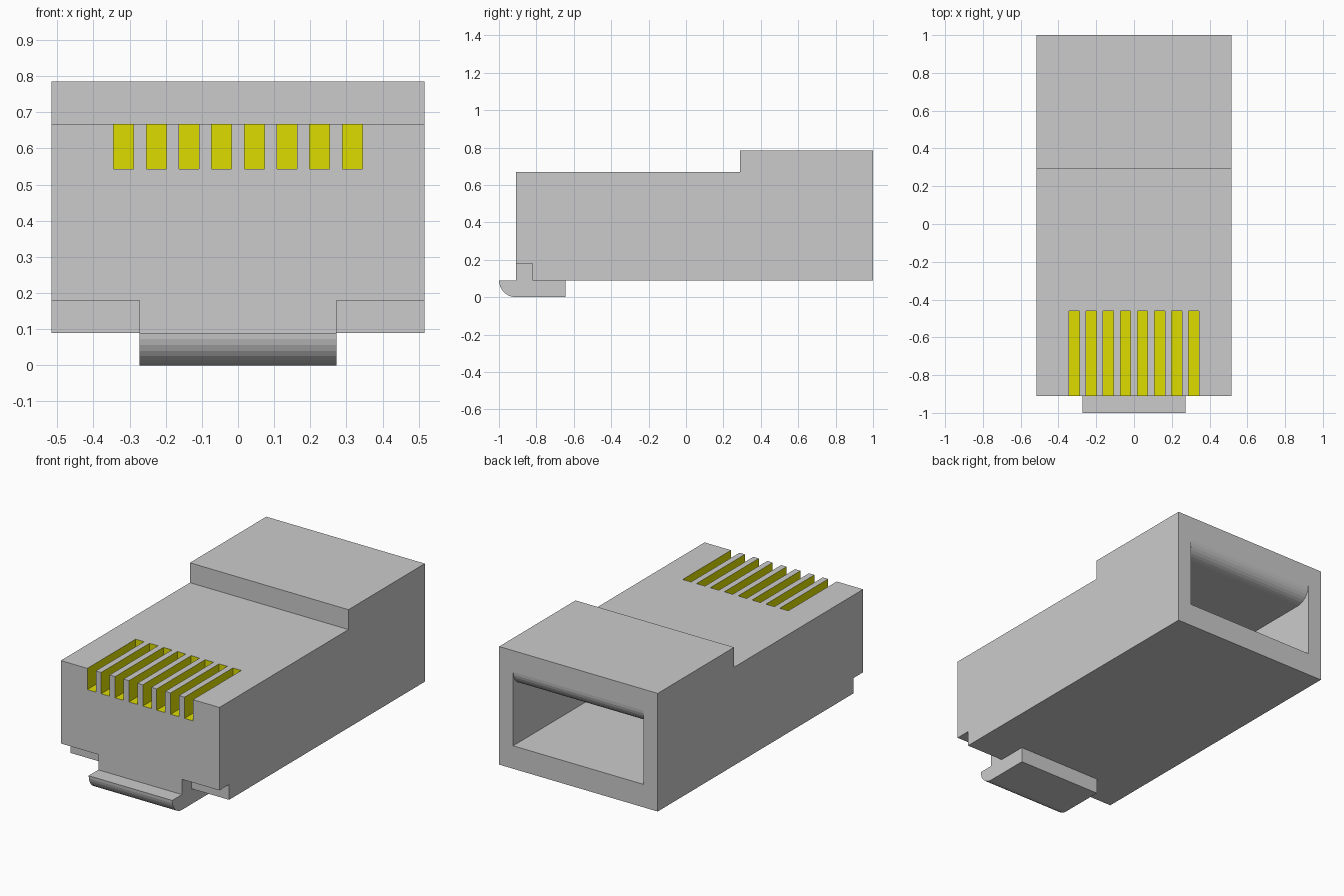
import bpy, bmesh, math

if "Cube" in bpy.data.objects:
    bpy.data.objects.remove(bpy.data.objects["Cube"])


def prism(name, profile, x0, x1):
    """Extrude a (y, z) profile along x."""
    bm = bmesh.new()
    face = bm.faces.new([bm.verts.new((x0, y, z)) for y, z in profile])
    new = bmesh.ops.extrude_face_region(bm, geom=[face])["geom"]
    bmesh.ops.translate(bm, vec=(x1 - x0, 0, 0),
                        verts=[v for v in new if isinstance(v, bmesh.types.BMVert)])
    bmesh.ops.recalc_face_normals(bm, faces=bm.faces)
    mesh = bpy.data.meshes.new(name)
    bm.to_mesh(mesh)
    bm.free()
    obj = bpy.data.objects.new(name, mesh)
    bpy.context.collection.objects.link(obj)
    return obj


def rect(y0, y1, z0, z1):
    return [(y0, z0), (y1, z0), (y1, z1), (y0, z1)]


def arc(cy, cz, r, a0, a1, n=8):
    angles = [math.radians(a0 + (a1 - a0) * i / n) for i in range(n + 1)]
    return [(cy + r * math.cos(a), cz + r * math.sin(a)) for a in angles]


def cut(obj, cutter):
    mod = obj.modifiers.new("cut", 'BOOLEAN')
    mod.operation = 'DIFFERENCE'
    mod.solver = 'EXACT'
    mod.object = cutter
    bpy.context.view_layer.objects.active = obj
    bpy.ops.object.modifier_apply(modifier=mod.name)
    bpy.data.objects.remove(cutter)


W, CLIP_W, FRONT, TOP = 0.516, 0.272, -0.91, 0.668

# Stepped housing
body = prism("plug_body", [(FRONT, 0.09), (1, 0.09), (1, 0.785), (0.29, 0.785),
                           (0.29, TOP), (FRONT, TOP)], -W, W)

# Lower front corner notches
for s in (-1, 1):
    x0, x1 = sorted((s * CLIP_W, s * 0.6))
    cut(body, prism("notch_cutter", rect(-1, -0.82, 0, 0.18), x0, x1))

# Rear cable cavity with rounded upper lip
cavity = [(1.1, 0.225), (-0.3, 0.225), (-0.3, 0.57)]
cavity += arc(0.91, 0.66, 0.09, -90, 0) + [(1.1, 0.66)]
cut(body, prism("cavity_cutter", cavity, -0.425, 0.425))

# Eight contact slots
for i in range(8):
    x = (i - 3.5) * 0.0904
    cut(body, prism("slot_cutter", rect(-1, -0.46, 0.543, 0.75), x - 0.0275, x + 0.0275))

# Yellow slot walls and floors
yellow = bpy.data.materials.new("contact_yellow")
yellow.diffuse_color = (0.72, 0.72, 0.0, 1)
yellow.use_nodes = True
yellow.node_tree.nodes["Principled BSDF"].inputs["Base Color"].default_value = yellow.diffuse_color
body.data.materials.clear()
body.data.materials.append(None)
body.data.materials.append(yellow)
for p in body.data.polygons:
    x, y, z = p.center
    in_slot = abs(x) < 0.36 and FRONT + 0.01 < y < -0.45 and 0.5 < z < TOP - 0.01
    p.material_index = 1 if in_slot else 0

# Latch under the front
prism("latch", arc(FRONT, 0.09, 0.09, 180, 270) + [(-0.645, 0), (-0.645, 0.09)],
      -CLIP_W, CLIP_W)
